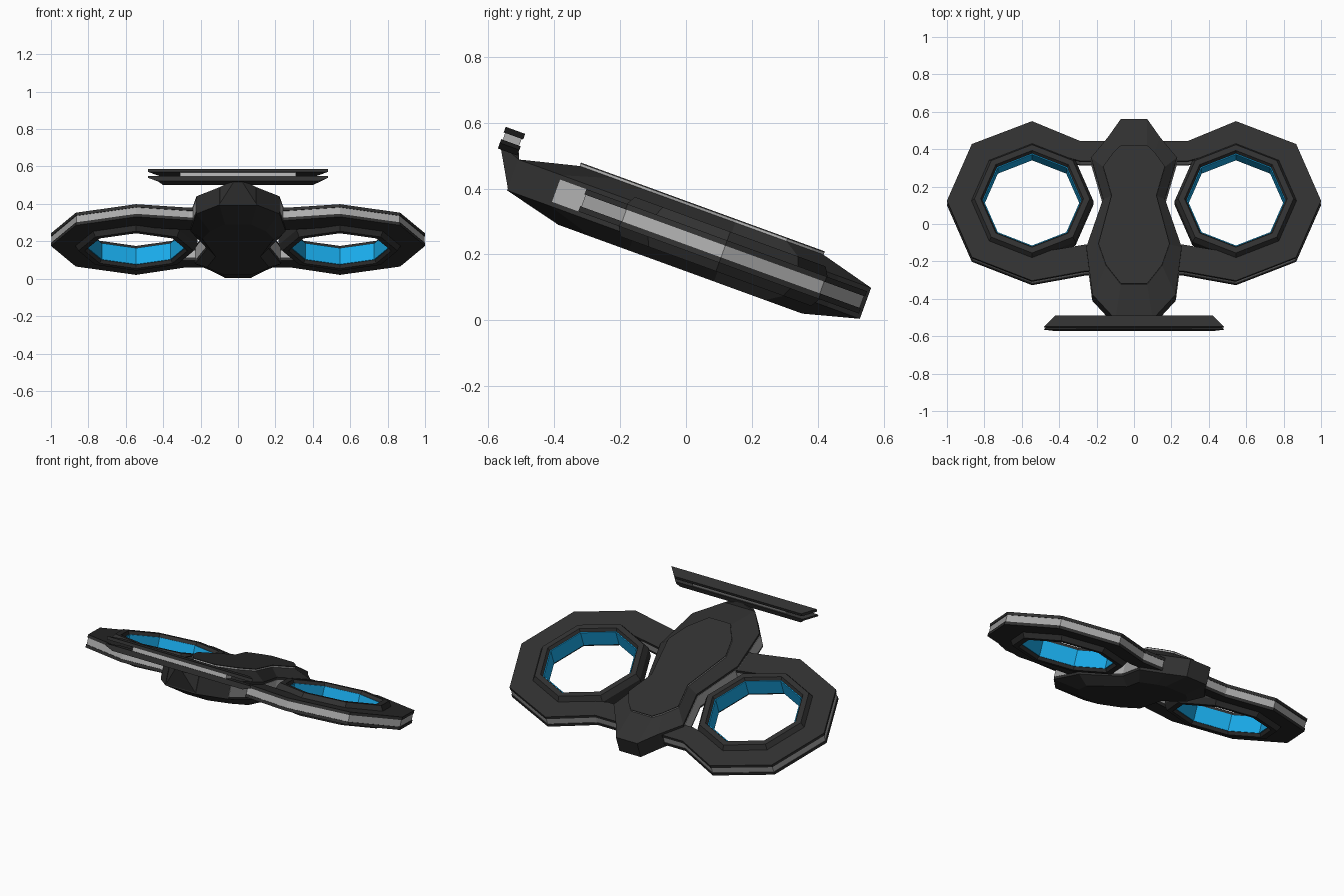
import bpy, bmesh, math
from mathutils import Matrix

if "Cube" in bpy.data.objects:
    bpy.data.objects.remove(bpy.data.objects["Cube"])

# Everything is modelled level, then pitched 20 degrees nose-down
PITCH = Matrix.Translation((0, 0, 0.25)) @ Matrix.Rotation(math.radians(-20), 4, 'X')
RING_X, RING_Y = 0.545, 0.12


def material(name, rgb):
    m = bpy.data.materials.new(name)
    m.diffuse_color = (*rgb, 1)
    m.use_nodes = True
    m.node_tree.nodes["Principled BSDF"].inputs["Base Color"].default_value = m.diffuse_color
    return m


DARK = material("dark_shell", (0.03, 0.03, 0.03))
LIGHT = material("light_trim", (0.42, 0.42, 0.42))
BLUE = material("blue_glow", (0.01, 0.42, 0.85))


def finish(name, bm, mat):
    bmesh.ops.recalc_face_normals(bm, faces=bm.faces)
    bm.transform(PITCH)
    me = bpy.data.meshes.new(name)
    bm.to_mesh(me)
    bm.free()
    me.materials.append(mat)
    ob = bpy.data.objects.new(name, me)
    bpy.context.collection.objects.link(ob)
    return ob


def loft(name, rings, mat, closed=False):
    """Skin a stack of equal-length loops; cap the ends unless closed."""
    bm = bmesh.new()
    loops = [[bm.verts.new(p) for p in r] for r in rings]
    n = len(loops[0])
    pairs = list(zip(loops, loops[1:]))
    if closed:
        pairs.append((loops[-1], loops[0]))
    else:
        bm.faces.new(loops[0])
        bm.faces.new(loops[-1])
    for a, b in pairs:
        for i in range(n):
            j = (i + 1) % n
            bm.faces.new((a[i], a[j], b[j], b[i]))
    return finish(name, bm, mat)


def slab(name, outline, z0, z1, mat):
    return loft(name, [[(x, y, z) for x, y in outline] for z in (z0, z1)], mat)


def both_sides(half):
    return half + [(-x, y) for x, y in reversed(half)]


def octagon(r, z, side):
    return [(side * (RING_X + r * math.cos(a)), RING_Y + r * math.sin(a), z)
            for a in (i * math.pi / 4 for i in range(8))]


# Fuselage: waisted outline, tapering to flat top and bottom panels
waist = [(0.07, 0.58), (0.14, 0.475), (0.23, 0.36), (0.165, 0.125),
         (0.255, -0.15), (0.222, -0.42), (0.10, -0.56)]
panel = [(0.07, 0.41), (0.11, 0.37), (0.165, 0.29), (0.12, 0.125),
         (0.19, -0.15), (0.15, -0.27), (0.07, -0.378)]
W, P = both_sides(waist), both_sides(panel)
loft("fuselage", [[(x, y, z) for x, y in o] for o, z in
                  ((P, -0.095), (W, -0.05), (W, 0.05), (P, 0.095))], DARK)

# Light trim round the fuselage sides and under the top panel
slab("side_trim", both_sides([(x + 0.002, y) for x, y in waist[2:6]]), -0.036, 0.036, LIGHT)
slab("top_trim", P, 0.093, 0.102, LIGHT)
slab("top_panel", P, 0.102, 0.106, DARK)

# Wings: C-shaped plates around each duct, joined to the fuselage by two arms
outer = [(0.12, 0.46), (0.29, 0.46), (0.545, 0.572), (0.867, 0.442), (1.0, 0.12),
         (0.867, -0.202), (0.545, -0.335), (0.26, -0.28), (0.12, -0.28)]
inner = [(0.12, 0.345), (0.285, 0.345), (0.545, 0.42), (0.757, 0.332), (0.845, 0.12),
         (0.757, -0.092), (0.545, -0.18), (0.26, -0.13), (0.12, -0.13)]


def wing_layer(name, side, z0, z1, grow, mat):
    def ring(pts, z, g):
        return [(side * (RING_X + (x - RING_X) * g), RING_Y + (y - RING_Y) * g, z)
                for x, y in pts]
    a, b, c, d = ring(outer, z0, grow), ring(outer, z1, grow), ring(inner, z1, 1), ring(inner, z0, 1)
    bm = bmesh.new()
    rows = [[bm.verts.new(p) for p in r] for r in (a, b, c, d)]
    for k in range(4):
        p, q = rows[k], rows[(k + 1) % 4]
        for i in range(len(outer) - 1):
            bm.faces.new((p[i], p[i + 1], q[i + 1], q[i]))
    for e in (0, -1):
        bm.faces.new([r[e] for r in rows])
    finish(name, bm, mat)


collar = [(0.264, -0.045), (0.275, -0.064), (0.308, -0.064), (0.328, -0.03),
          (0.328, 0.03), (0.308, 0.064), (0.275, 0.064), (0.264, 0.045)]
lining = [(0.259, -0.046), (0.268, -0.046), (0.268, 0.046), (0.259, 0.046)]
for side, tag in ((1, "right"), (-1, "left")):
    wing_layer(f"{tag}_wing_trim", side, -0.019, 0.019, 0.992, LIGHT)
    wing_layer(f"{tag}_wing_top", side, 0.019, 0.036, 1.0, DARK)
    wing_layer(f"{tag}_wing_bottom", side, -0.036, -0.019, 1.0, DARK)
    loft(f"{tag}_duct_collar", [octagon(r, z, side) for r, z in collar], DARK, True)
    loft(f"{tag}_duct_lining", [octagon(r, z, side) for r, z in lining], BLUE, True)

# Tail fin: two tapered blades with a light core between them
blade = both_sides([(0.42, -0.567), (0.48, -0.63)])
slab("fin_top_blade", blade, 0.112, 0.13, DARK)
slab("fin_core", both_sides([(0.31, -0.572), (0.31, -0.625)]), 0.088, 0.112, LIGHT)
small = both_sides([(0.40, -0.567), (0.43, -0.63)])
loft("fin_bottom_blade", [[(x, y, z) for x, y in o] for o, z in
                          ((small, 0.06), (blade, 0.078), (blade, 0.09))], DARK)

# Wedge-shaped strut carrying the tail fin
bm = bmesh.new()
for p in [(s * 0.1, -0.558, z) for s in (1, -1) for z in (-0.047, 0.05)] + \
         [(s * 0.012, y, 0.075) for s in (1, -1) for y in (-0.628, -0.568)]:
    bm.verts.new(p)
bmesh.ops.convex_hull(bm, input=bm.verts)
finish("fin_strut", bm, DARK)
